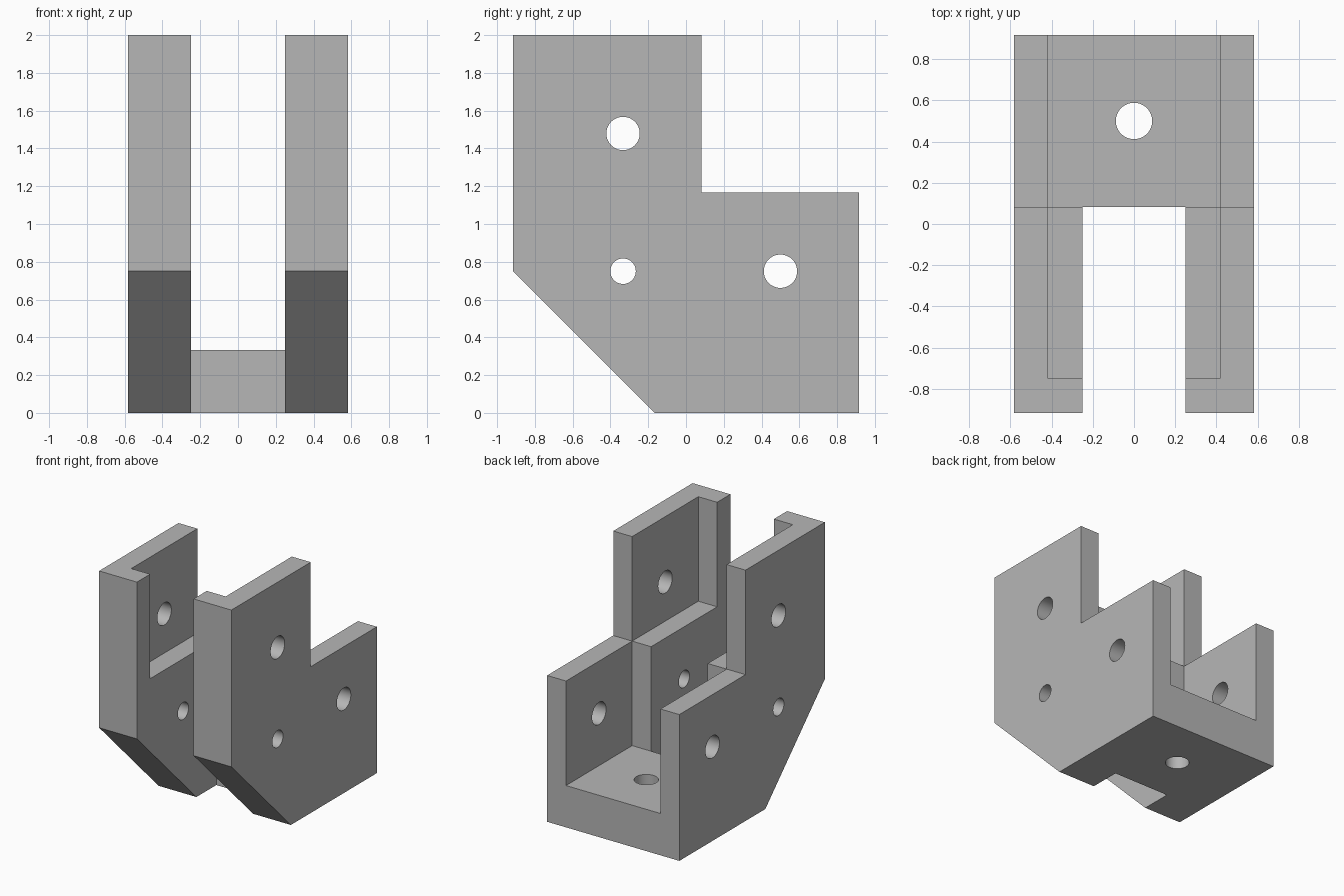
import bpy, bmesh, math
from mathutils import Matrix, Vector

U = 1 / 12  # the bracket is laid out on a twelfth-unit grid

cube = bpy.data.objects.get("Cube")
if cube:
    bpy.data.objects.remove(cube, do_unlink=True)

grey = bpy.data.materials.new("bracket_grey")
grey.use_nodes = True
colour = (0.47, 0.47, 0.47, 1)
grey.diffuse_color = colour
grey.node_tree.nodes["Principled BSDF"].inputs["Base Color"].default_value = colour


def add_object(name, bm):
    bmesh.ops.recalc_face_normals(bm, faces=bm.faces)
    mesh = bpy.data.meshes.new(name)
    bm.to_mesh(mesh)
    bm.free()
    mesh.materials.append(grey)
    obj = bpy.data.objects.new(name, mesh)
    bpy.context.collection.objects.link(obj)
    return obj


def prism(name, profile, half_width):
    """Extrude a side (y, z) profile symmetrically across x."""
    bm = bmesh.new()
    face = bm.faces.new([bm.verts.new(Vector((-half_width, y, z)) * U) for y, z in profile])
    moved = bmesh.ops.extrude_face_region(bm, geom=[face])["geom"]
    verts = [v for v in moved if isinstance(v, bmesh.types.BMVert)]
    bmesh.ops.translate(bm, verts=verts, vec=(2 * half_width * U, 0, 0))
    return add_object(name, bm)


def drill(name, y, z, radius, depth, sideways):
    bm = bmesh.new()
    turn = Matrix.Rotation(math.pi / 2, 4, "Y") if sideways else Matrix()
    bmesh.ops.create_cone(bm, cap_ends=True, segments=48, radius1=radius * U,
                          radius2=radius * U, depth=depth * U,
                          matrix=Matrix.Translation((0, y * U, z * U)) @ turn)
    return add_object(name, bm)


# Stepped body with a sloped lower front
bracket = prism("bracket_body", [(-11, 9), (-2, 0), (11, 0), (11, 14), (1, 14), (1, 24), (-11, 24)], 7)

# Stepped pocket, front slot and bolt holes
cutters = [
    prism("pocket_cutter", [(-9, 26), (-9, 14), (1, 14), (1, 4), (14, 4), (14, 26)], 5),
    prism("slot_cutter", [(-14, -2), (1, -2), (1, 26), (-14, 26)], 3),
    drill("upper_hole_cutter", -4, 17.75, 1.06, 20, True),
    drill("lower_hole_cutter", -4, 9, 0.81, 20, True),
    drill("rear_hole_cutter", 6, 9, 1.06, 20, True),
    drill("floor_hole_cutter", 6, 2, 1.06, 8, False),
]

bpy.ops.object.select_all(action="DESELECT")
bpy.context.view_layer.objects.active = bracket
bracket.select_set(True)
for cutter in cutters:
    cutter.hide_render = True
    cut = bracket.modifiers.new(cutter.name, "BOOLEAN")
    cut.operation = "DIFFERENCE"
    cut.solver = "EXACT"
    cut.object = cutter
    bpy.ops.object.modifier_apply(modifier=cut.name)
    bpy.data.objects.remove(cutter, do_unlink=True)

# Smooth hole walls, crisp edges elsewhere
bpy.ops.object.shade_smooth_by_angle(angle=math.radians(30))
